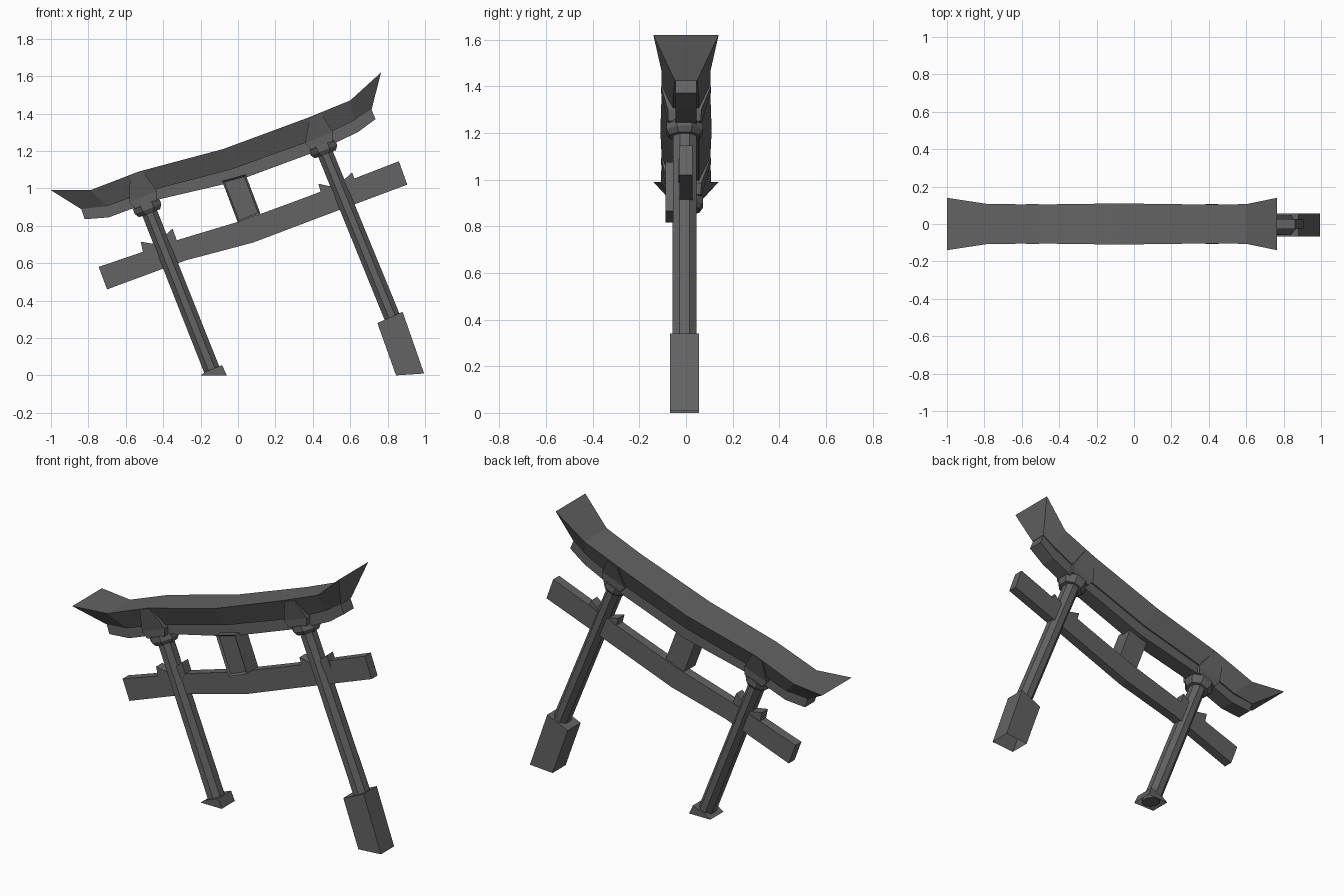
import bpy, bmesh, math
from mathutils import Vector

if "Cube" in bpy.data.objects:
    bpy.data.objects.remove(bpy.data.objects["Cube"])

TILT = math.radians(21)
U = Vector((math.cos(TILT), 0, math.sin(TILT)))    # along the beams
V = Vector((-math.sin(TILT), 0, math.cos(TILT)))   # up the posts
X = Vector((1, 0, 0))
YC = -0.006                                        # post centre line

charcoal = bpy.data.materials.new("charcoal")
charcoal.diffuse_color = (0.125, 0.125, 0.125, 1)
charcoal.use_nodes = True
charcoal.node_tree.nodes["Principled BSDF"].inputs["Base Color"].default_value = charcoal.diffuse_color


def loft(name, rings, open_bottom=False):
    """Skin a list of equal-length rings and cap both ends."""
    bm = bmesh.new()
    vs = [[bm.verts.new(p) for p in r] for r in rings]
    n = len(rings[0])
    for a, b in zip(vs, vs[1:]):
        for i in range(n):
            j = (i + 1) % n
            bm.faces.new((a[i], a[j], b[j], b[i]))
    bm.faces.new(vs[0][::-1])
    bm.faces.new(vs[-1])
    bmesh.ops.recalc_face_normals(bm, faces=bm.faces)
    if open_bottom:
        low = min(bm.faces, key=lambda f: f.calc_center_median().z)
        bmesh.ops.delete(bm, geom=[low], context='FACES_ONLY')
    me = bpy.data.meshes.new(name)
    bm.to_mesh(me)
    bm.free()
    me.materials.append(charcoal)
    ob = bpy.data.objects.new(name, me)
    bpy.context.collection.objects.link(ob)
    return ob


def beam(name, stations):
    """Stations: top x, top z, top half width, bottom x, bottom z, bottom half width."""
    return loft(name, [[(tx, -tw, tz), (tx, tw, tz), (bx, bw, bz), (bx, -bw, bz)]
                       for tx, tz, tw, bx, bz, bw in stations])


def slab(name, outline, y0, y1, open_bottom=False):
    """Extrude a front-view outline along y."""
    return loft(name, [[(x, y, z) for x, z in outline] for y in (y0, y1)], open_bottom)


def ring(c, ru, ry, axis=U, n=8):
    """Regular ring around c, with flats facing the axis and y."""
    k, h = 1 / math.cos(math.pi / n), math.pi / n
    return [c + axis * (ru * k * math.cos(a)) + Vector((0, ry * k * math.sin(a), 0))
            for a in (h + i * 2 * h for i in range(n))]


# Flaring roof beam and the lintel under it
beam("roof_beam", [
    (-1.00, 0.99, .14, -0.84, 0.89, .048),
    (-0.79, 0.99, .108, -0.70, 0.905, .055),
    (-0.53, 1.09, .104, -0.48, 0.985, .055),
    (-0.08, 1.21, .11, -0.04, 1.10, .055),
    (0.38, 1.38, .104, 0.42, 1.265, .055),
    (0.60, 1.47, .106, 0.625, 1.365, .055),
    (0.765, 1.62, .14, 0.715, 1.425, .048)])
beam("lintel", [
    (-0.84, 0.895, .046, -0.82, 0.835, .046),
    (-0.71, 0.91, .046, -0.69, 0.845, .046),
    (-0.48, 0.99, .046, -0.45, 0.935, .046),
    (-0.04, 1.105, .046, -0.02, 1.035, .046),
    (0.42, 1.27, .046, 0.44, 1.205, .046),
    (0.62, 1.37, .046, 0.64, 1.30, .046),
    (0.71, 1.43, .046, 0.735, 1.37, .046)])

# Tie beam through the posts
beam("tie_beam", [
    (-0.745, 0.58, .028, -0.70, 0.46, .028),
    (-0.32, 0.725, .028, -0.28, 0.615, .028),
    (0.03, 0.83, .028, 0.08, 0.71, .028),
    (0.37, 0.955, .028, 0.41, 0.835, .028),
    (0.86, 1.145, .028, 0.905, 1.02, .028)])

# Posts, collars and the capitals that widen up to the roof edge
for side, foot, neck, top in (
        ("left", (-0.13, 0.005), (-0.485, 0.90), (-0.545, 1.08)),
        ("right", (0.87, 0.20), (0.455, 1.215), (0.415, 1.385))):
    f = Vector((foot[0], YC, foot[1]))
    n = Vector((neck[0], YC, neck[1]))
    t = Vector((top[0], 0, top[1]))
    loft(f"{side}_post", [ring(f, .047, .052, X), ring(n, .045, .05, X)])
    loft(f"{side}_collar", [ring(n - V * .035, .06, .064),
                            ring(n - V * .012, .076, .078),
                            ring(n + V * .02, .076, .078)])
    loft(f"{side}_capital", [ring(n + V * .015, .062, .07, n=4),
                             ring(n + V * .06, .08, .072, n=4),
                             ring(t, .035, .107, n=4)])

# Wedges where the tie beam meets each post
for name, outline in {
        "left_outer_wedge": [(-.52, .715), (-.43, .70), (-.41, .64), (-.50, .62)],
        "left_inner_wedge": [(-.40, .74), (-.35, .785), (-.325, .715), (-.37, .67)],
        "right_outer_wedge": [(.56, 1.04), (.61, 1.085), (.635, 1.02), (.58, .98)],
        "right_inner_wedge": [(.43, 1.025), (.52, 1.005), (.54, .95), (.45, .95)]}.items():
    slab(name, outline, -.032, .026)

# Post bases, open underneath: a tall block on the right, a sunken sliver on the left
slab("right_base", [(.745, .28), (.88, .34), (.995, .01), (.845, 0)], -.068, .056, True)
slab("left_base", [(-.20, 0), (-.17, .022), (-.085, .055), (-.06, 0)], -.068, .056, True)

# Plaque with a shallow recessed front
plaque = slab("plaque", [(-.085, 1.04), (.04, 1.075), (.12, .865), (0, .815)], -.088, .02)
bm = bmesh.new()
bm.from_mesh(plaque.data)
front = min(bm.faces, key=lambda f: f.calc_center_median().y)
bmesh.ops.inset_region(bm, faces=[front], thickness=.014, depth=-.012)
bm.to_mesh(plaque.data)
bm.free()
